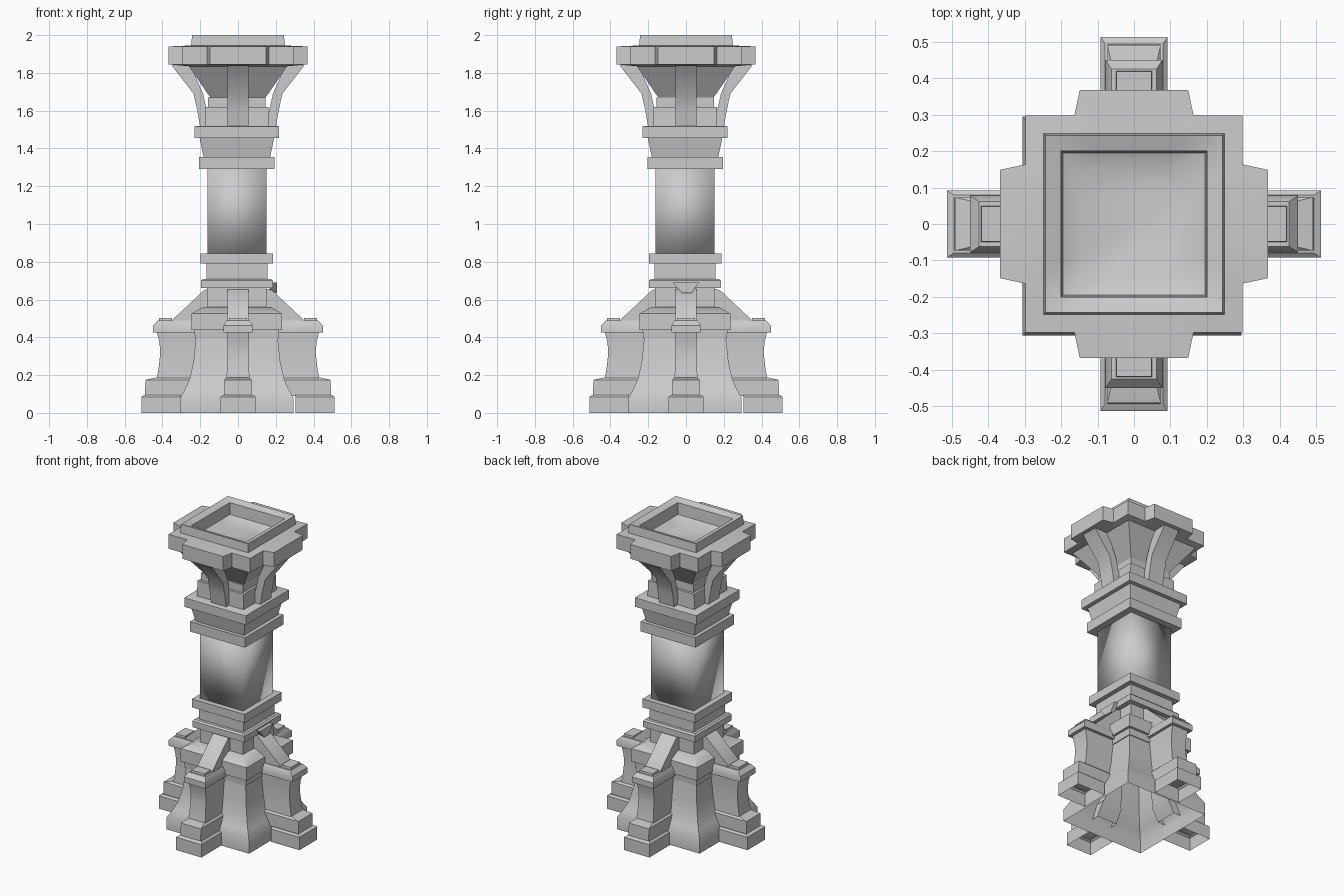
import bpy, bmesh, math
from mathutils import Matrix, Vector

cube = bpy.data.objects.get("Cube")
if cube:
    bpy.data.objects.remove(cube, do_unlink=True)

stone = bpy.data.materials.new("grey_stone")
stone.use_nodes = True
grey = (0.6, 0.6, 0.6, 1)
stone.diffuse_color = grey
stone.node_tree.nodes["Principled BSDF"].inputs["Base Color"].default_value = grey


def finish(name, bm, turn=0, shift=(0, 0, 0), angle=35):
    bmesh.ops.recalc_face_normals(bm, faces=bm.faces)
    bm.transform(Matrix.Translation(shift) @ Matrix.Rotation(turn, 4, "Z"))
    mesh = bpy.data.meshes.new(name)
    bm.to_mesh(mesh)
    bm.free()
    mesh.materials.append(stone)
    obj = bpy.data.objects.new(name, mesh)
    bpy.context.collection.objects.link(obj)
    bpy.ops.object.select_all(action="DESELECT")
    obj.select_set(True)
    bpy.context.view_layer.objects.active = obj
    bpy.ops.object.shade_smooth_by_angle(angle=math.radians(angle))
    return obj


def loft(name, outlines, bottom=True, **kw):
    """Skin a stack of matching outlines and cap the ends."""
    bm = bmesh.new()
    rings = [[bm.verts.new(p) for p in o] for o in outlines]
    n = len(rings[0])
    for a, b in zip(rings, rings[1:]):
        for i in range(n):
            j = (i + 1) % n
            bm.faces.new((a[i], a[j], b[j], b[i]))
    bm.faces.new(rings[-1])
    if bottom:
        bm.faces.new(rings[0])
    return finish(name, bm, **kw)


def rect(z, x0, x1, w):
    return [(x0, -w, z), (x1, -w, z), (x1, w, z), (x0, w, z)]


def square_part(name, sections, **kw):
    return loft(name, [rect(z, -h, h, h) for z, h in sections],
                shift=(-0.006, -0.005, 0), **kw)


def prism(name, points, w, **kw):
    """Extrude an x-z profile to +-w along y."""
    bm = bmesh.new()
    a = [bm.verts.new((x, -w, z)) for x, z in points]
    b = [bm.verts.new((x, w, z)) for x, z in points]
    bm.faces.new(a)
    bm.faces.new(b)
    for i in range(len(a)):
        j = (i + 1) % len(a)
        bm.faces.new((a[i], a[j], b[j], b[i]))
    return finish(name, bm, **kw)


# Flared hollow base and shoulder
square_part("flared_base", [(0, .30), (.08, .30), (.13, .272), (.18, .25),
                            (.27, .23), (.41, .215)], bottom=False)
square_part("base_collar", [(.395, .222), (.45, .225)])
square_part("shoulder", [(.44, .24), (.525, .24), (.56, .18)])
square_part("lower_neck", [(.55, .158), (.67, .158)])

# Shaft and its bands
square_part("lower_band", [(.66, .19), (.70, .19), (.71, .18)])
square_part("band_spacer", [(.70, .162), (.80, .162)])
square_part("shaft_foot_band", [(.79, .192), (.845, .192)])
square_part("shaft", [(.84, .156), (1.30, .156)], angle=100)
square_part("shaft_head_band", [(1.29, .20), (1.355, .20)])
square_part("tapered_neck", [(1.35, .175), (1.46, .198)])
square_part("upper_band", [(1.455, .224), (1.515, .224), (1.52, .215)])
square_part("upper_block", [(1.51, .17), (1.62, .168)])
square_part("upper_step", [(1.61, .152), (1.67, .152)])

# Sagging break in the lower band on the left side
prism("band_break", [(-.07, .69), (-.05, .665), (-.02, .635), (.03, .635),
                     (.05, .665), (.07, .69)], .02,
      turn=math.pi / 2, shift=(.187, 0, 0))


# Head: funnel, tabbed slab, rim and bowl in one skin
def tabbed(z, h, t):
    side = [(h, -h), (h, -.55 * h), (h + t, -.5 * h), (h + t, .5 * h), (h, .55 * h)]
    quarter = [Matrix.Rotation(k * math.pi / 2, 3, "Z") for k in range(4)]
    return [m @ Vector((x, y, z)) for m in quarter for x, y in side]


loft("head", [tabbed(*s) for s in [
    (1.66, .14, 0), (1.835, .26, 0), (1.845, .297, .07), (1.94, .297, .07),
    (1.945, .248, 0), (2.0, .243, 0), (1.985, .20, 0), (1.91, .195, 0),
    (1.89, .15, 0)]])

# Buttresses and head brackets on the four sides
for k, side in enumerate(("left", "back", "right", "front")):
    turn = k * math.pi / 2
    loft(side + "_buttress_foot", [rect(0, .305, .512, .092), rect(.085, .305, .512, .092),
                                   rect(.095, .305, .495, .08)],
         bottom=False, turn=turn)
    loft(side + "_buttress_plinth", [rect(.09, .25, .493, .073), rect(.175, .2, .49, .073),
                                     rect(.187, .2, .435, .06)], bottom=False, turn=turn)
    loft(side + "_buttress_body", [rect(.18, .2, .43, .062), rect(.24, .18, .42, .057),
                                   rect(.31, .18, .412, .055), rect(.37, .18, .415, .056),
                                   rect(.43, .18, .43, .06)], turn=turn)
    loft(side + "_buttress_cap", [rect(.425, .19, .45, .078), rect(.462, .19, .45, .078),
                                  rect(.488, .19, .425, .062)], turn=turn)
    loft(side + "_cap_block", [rect(.48, .35, .42, .05), rect(.502, .35, .418, .048)],
         turn=turn)
    prism(side + "_brace", [(.14, .48), (.35, .48), (.345, .495), (.18, .65), (.14, .66)],
          .056, turn=turn)
    prism(side + "_head_bracket", [(.15, 1.51), (.2, 1.51), (.215, 1.6), (.235, 1.69),
                                   (.35, 1.838), (.25, 1.838), (.185, 1.69), (.165, 1.6)],
          .055, turn=turn)
